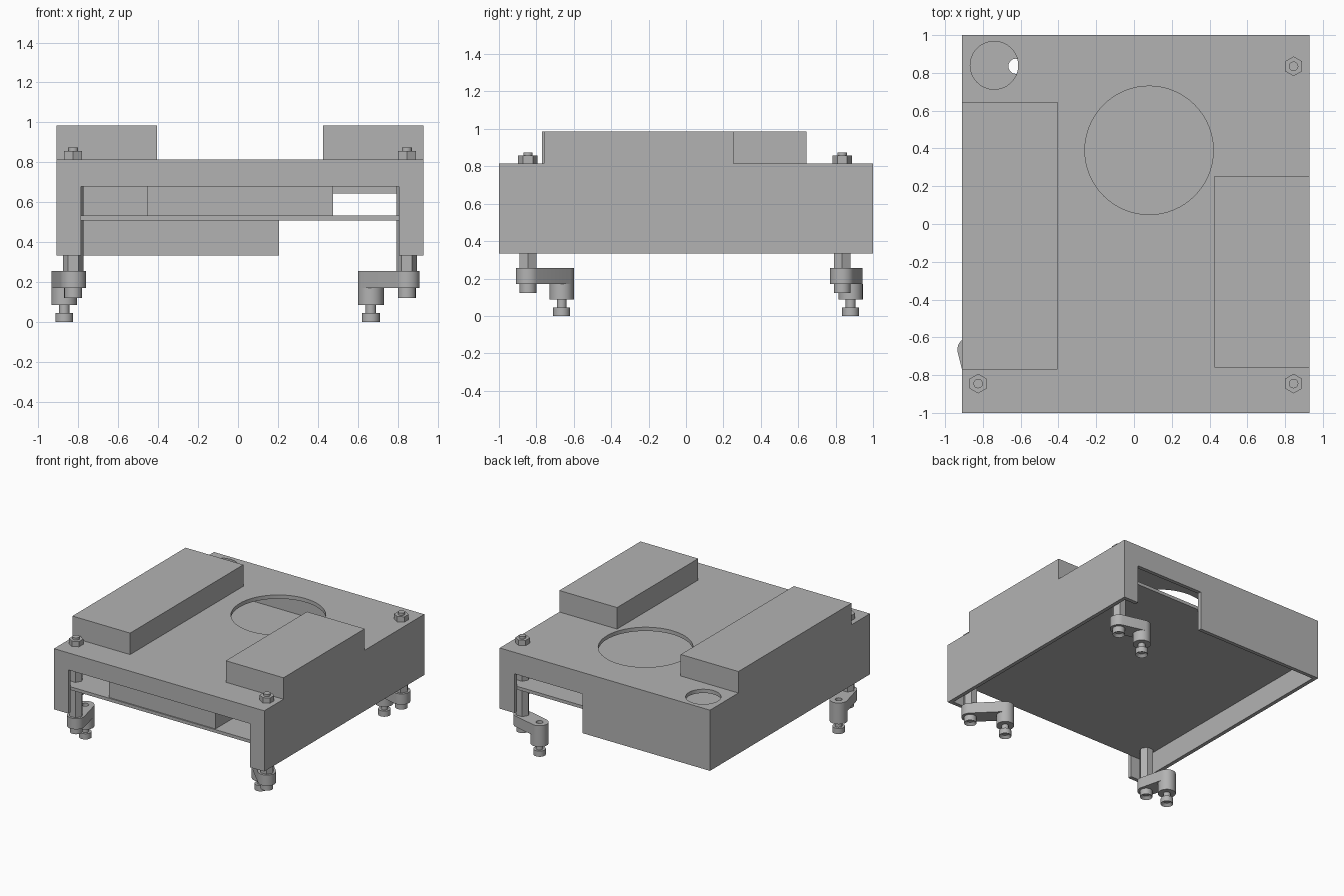
import bpy, bmesh, math
from mathutils import Matrix, Vector

cube = bpy.data.objects.get("Cube")
if cube:
    bpy.data.objects.remove(cube, do_unlink=True)

grey = bpy.data.materials.new("plain_grey")
grey.use_nodes = True
COLOUR = (0.45, 0.45, 0.45, 1)
grey.diffuse_color = COLOUR
for node in grey.node_tree.nodes:
    if node.type == 'BSDF_PRINCIPLED':
        node.inputs["Base Color"].default_value = COLOUR


def finish(bm, name):
    bmesh.ops.recalc_face_normals(bm, faces=bm.faces)
    mesh = bpy.data.meshes.new(name)
    bm.to_mesh(mesh)
    bm.free()
    mesh.materials.append(grey)
    ob = bpy.data.objects.new(name, mesh)
    bpy.context.collection.objects.link(ob)
    return ob


def activate(ob):
    bpy.ops.object.select_all(action='DESELECT')
    ob.select_set(True)
    bpy.context.view_layer.objects.active = ob


def smooth(ob):
    activate(ob)
    bpy.ops.object.shade_smooth_by_angle(angle=math.radians(30))


def box(name, x, y, z):
    bm = bmesh.new()
    lo, hi = Vector((x[0], y[0], z[0])), Vector((x[1], y[1], z[1]))
    bmesh.ops.create_cube(bm, size=1, matrix=Matrix.Translation((lo + hi) / 2)
                          @ Matrix.Diagonal((*(hi - lo), 1)))
    return finish(bm, name)


def prism(name, x, y, z, radius, sides=32, turn=0, socket=0):
    """Upright cylinder or hexagon, with an optional hex socket underneath."""
    bm = bmesh.new()
    at = Matrix.Translation((x, y, (z[0] + z[1]) / 2)) @ Matrix.Rotation(turn, 4, 'Z')
    bmesh.ops.create_cone(bm, cap_ends=True, segments=sides, radius1=radius,
                          radius2=radius, depth=z[1] - z[0], matrix=at)
    if socket:
        base = min(bm.faces, key=lambda f: f.calc_center_median().z)
        bmesh.ops.inset_region(bm, faces=[base], thickness=radius - socket)
        bmesh.ops.translate(bm, verts=base.verts, vec=(0, 0, 0.02))
    ob = finish(bm, name)
    if sides > 6:
        smooth(ob)
    return ob


def combine(target, tool, operation='DIFFERENCE'):
    mod = target.modifiers.new("combine", 'BOOLEAN')
    mod.operation, mod.solver, mod.object = operation, 'EXACT', tool
    activate(target)
    bpy.ops.object.modifier_apply(modifier=mod.name)
    bpy.data.objects.remove(tool, do_unlink=True)


# Housing: a thin-walled cover with two raised blocks
X0, X1, BOTTOM, TOP, WALL = -0.91, 0.93, 0.335, 0.815, 0.03
housing = box("housing", (X0, X1), (-1, 1), (BOTTOM, TOP))
combine(housing, box("right_block", (X0, -0.405), (-0.77, 0.645), (0.8, 0.985)), 'UNION')
combine(housing, box("left_block", (0.425, X1), (-0.76, 0.255), (0.8, 0.985)), 'UNION')
cutters = [
    box("hollow", (X0 + WALL, X1 - WALL), (-1 + WALL, 1 - WALL), (0.2, TOP - WALL)),
    box("front_opening", (-0.785, 0.805), (-1.1, -0.9), (0.2, 0.68)),
    box("back_opening", (0.205, 0.8), (0.9, 1.1), (0.2, 0.645)),
    prism("large_hole", 0.08, 0.39, (0.7, 0.9), 0.34, 64),
    prism("small_hole", -0.74, 0.84, (0.7, 0.9), 0.127, 48),
]
for cutter in cutters:
    combine(housing, cutter)
smooth(housing)

# Circuit board with a corner hole, and the connector at its front edge
board = box("board", (X0 + WALL, X1 - WALL), (-1 + WALL, 1 - WALL), (0.51, 0.535))
combine(board, prism("board_hole", -0.625, 0.835, (0.4, 0.6), 0.04))
box("connector", (-0.455, 0.475), (-0.96, -0.5), (0.535, 0.68))


def arm(name, start, end, radius=0.065, z=(0.17, 0.255)):
    """Flat bar with rounded ends running from the post to the foot."""
    a, b = Vector(start), Vector(end)
    heading = math.atan2(b.y - a.y, b.x - a.x)
    bm = bmesh.new()
    ring = []
    for centre, offset in ((b, -math.pi / 2), (a, math.pi / 2)):
        for i in range(17):
            t = heading + offset + math.pi * i / 16
            ring.append(bm.verts.new((centre.x + radius * math.cos(t),
                                      centre.y + radius * math.sin(t), z[0])))
    face = bm.faces.new(ring)
    out = bmesh.ops.extrude_face_region(bm, geom=[face])
    bmesh.ops.translate(bm, vec=(0, 0, z[1] - z[0]),
                        verts=[v for v in out["geom"] if isinstance(v, bmesh.types.BMVert)])
    ob = finish(bm, name)
    combine(ob, prism("arm_hole", b.x, b.y, (z[1] - 0.04, z[1] + 0.1), 0.025, 20))
    smooth(ob)


# Legs: nut and stud on top, hexagonal post, arm, bolt and offset foot
legs = {
    "front_right": ((-0.825, -0.845), (-0.87, -0.665)),
    "front_left": ((0.845, -0.845), (0.665, -0.665)),
    "back_left": ((0.845, 0.835), (0.665, 0.88)),
}
for side, (post, foot) in legs.items():
    prism(side + "_nut", *post, (TOP, 0.857), 0.052, 6, math.pi / 6 * 0)
    prism(side + "_stud", *post, (0.78, 0.875), 0.025, 20)
    prism(side + "_post", *post, (0.255, TOP - WALL), 0.052, 6, math.pi / 6)
    arm(side + "_arm", post, foot)
    prism(side + "_bolt", *post, (0.122, 0.17), 0.045, 24, 0, 0.024)
    prism(side + "_foot_sleeve", *foot, (0.087, 0.17), 0.065)
    prism(side + "_foot_neck", *foot, (0.04, 0.09), 0.026, 20)
    prism(side + "_foot", *foot, (0, 0.045), 0.045, 24, 0, 0.024)
